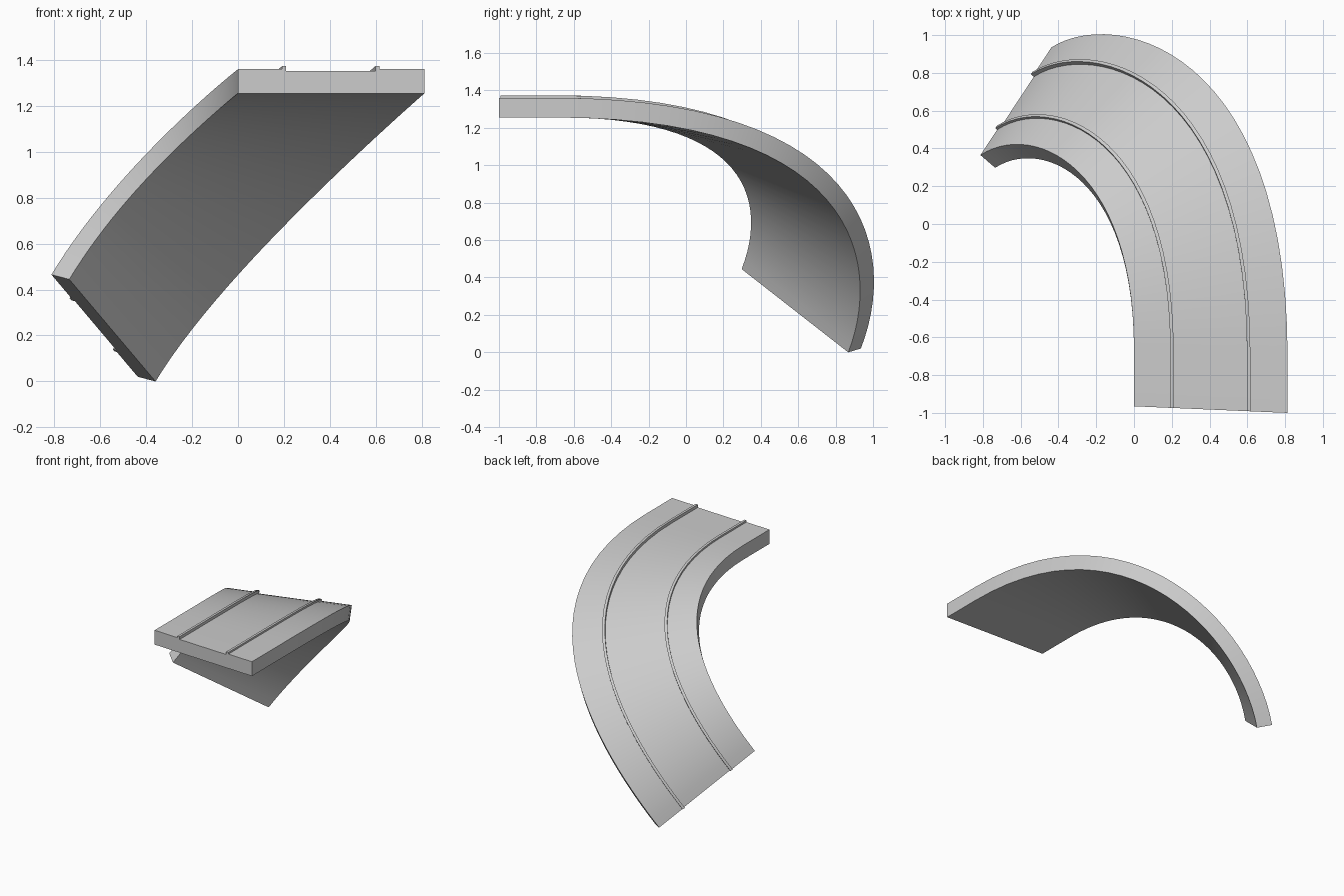
import bpy, bmesh
from mathutils import Vector

if "Cube" in bpy.data.objects:
    bpy.data.objects.remove(bpy.data.objects["Cube"])

SEGMENTS = 28
LEAD = 0.3                                  # straight run before the bend
END_DIR = Vector((-0.49, -0.316, -0.813))   # travel direction at the low end


def edge_controls(start, end, a, b):
    """Bezier controls: leave along +y after the straight, arrive along END_DIR."""
    p0, p3 = Vector(start), Vector(end)
    return p0 + Vector((0, LEAD, 0)), p0 + Vector((0, a, 0)), p3 - END_DIR * b, p3


INNER = edge_controls((0, -0.965, 1.360), (-0.813, 0.365, 0.465), 1.25, 0.60)
OUTER = edge_controls((0.813, -1.0, 1.360), (-0.437, 0.935, 0.02), 1.94, 0.68)


def bezier(c, t):
    if t < 0:                               # straight lead-in
        return c[0] + Vector((0, t * LEAD, 0)), c[1] - c[0]
    s = 1 - t
    pos = c[0]*s**3 + c[1]*3*s*s*t + c[2]*3*s*t*t + c[3]*t**3
    tan = (c[1]-c[0])*s*s + (c[2]-c[1])*2*s*t + (c[3]-c[2])*t*t
    return pos, tan


def sweep(name, profile):
    """Sweep a profile of (fraction across width, height) along the banked curve."""
    bm = bmesh.new()
    rings = []
    for t in [-1] + [i / SEGMENTS for i in range(SEGMENTS + 1)]:
        pi, ti = bezier(INNER, t)
        po, to = bezier(OUTER, t)
        n = (po - pi).cross(ti + to).normalized()
        rings.append([bm.verts.new(pi.lerp(po, u) + n * h) for u, h in profile])
    k = len(profile)
    for r, q in zip(rings, rings[1:]):
        for j in range(k):
            m = (j + 1) % k
            bm.faces.new((r[j], r[m], q[m], q[j]))
    bm.faces.new(rings[0])
    bm.faces.new(rings[-1][::-1])
    bmesh.ops.recalc_face_normals(bm, faces=bm.faces)
    mesh = bpy.data.meshes.new(name)
    bm.to_mesh(mesh)
    bm.free()
    ob = bpy.data.objects.new(name, mesh)
    bpy.context.collection.objects.link(ob)
    bpy.ops.object.select_all(action='DESELECT')
    ob.select_set(True)
    bpy.context.view_layer.objects.active = ob
    bpy.ops.object.shade_smooth_by_angle(angle=0.6)
    return ob


# Curved deck, with a slightly recessed lane between the rails
sweep("track_deck", [(0, -0.105), (1, -0.105), (1, 0), (0.75, 0),
                     (0.75, -0.008), (0.25, -0.008), (0.25, 0), (0, 0)])

# Two thin raised rails
for name, u in (("inner_rail", 0.247), ("outer_rail", 0.747)):
    w = 0.011
    sweep(name, [(u - w, -0.012), (u + w, -0.012), (u + w, 0.013), (u - w, 0.013)])
